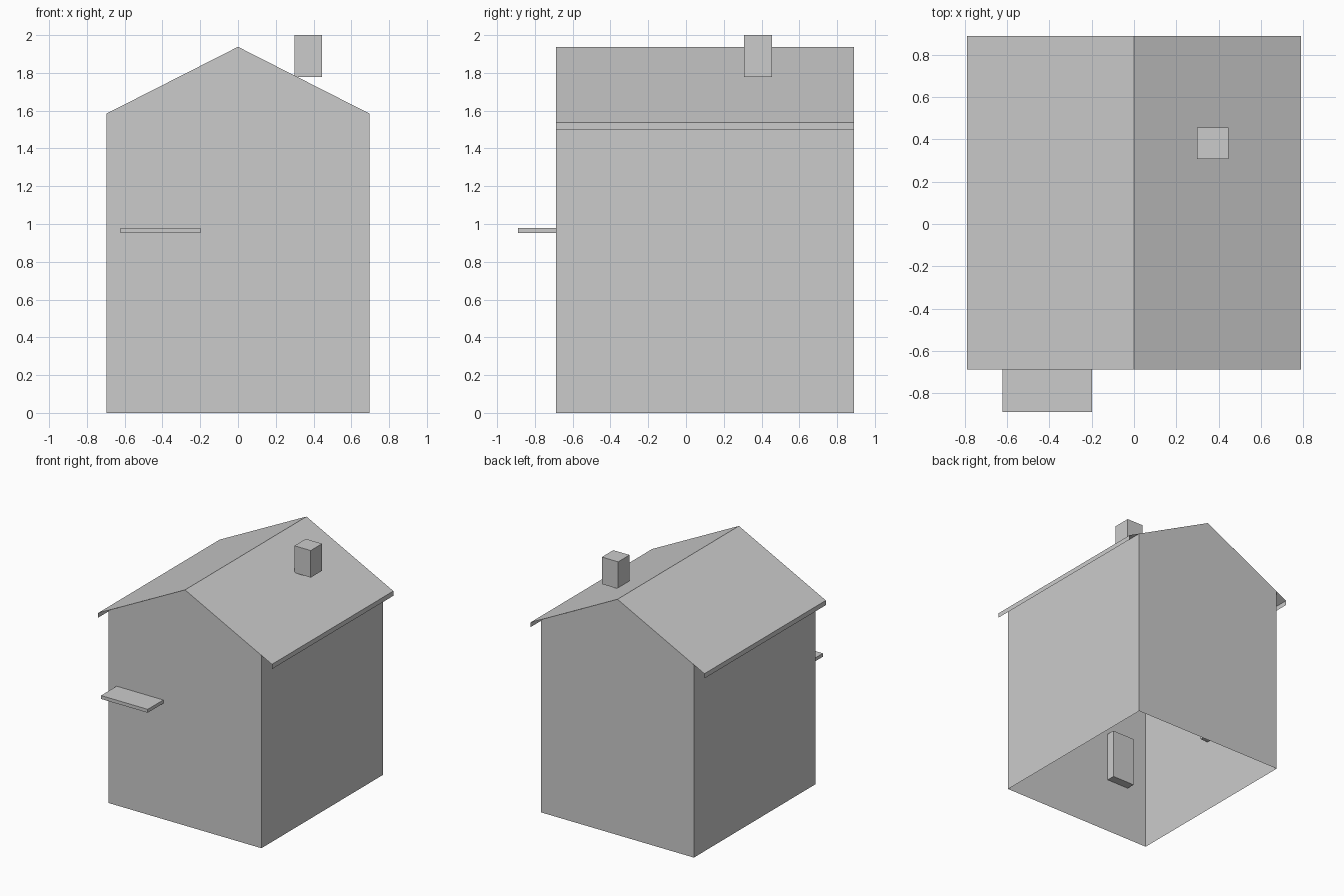
import bpy, bmesh

if "Cube" in bpy.data.objects:
    bpy.data.objects.remove(bpy.data.objects["Cube"])

grey = bpy.data.materials.new("plain_grey")
grey.diffuse_color = (0.6, 0.6, 0.6, 1)
grey.use_nodes = True
grey.node_tree.nodes["Principled BSDF"].inputs["Base Color"].default_value = grey.diffuse_color

HALF_W, Y_FRONT, Y_BACK = 0.695, -0.688, 0.89
EAVE, APEX = 1.585, 1.938


def finish(name, bm):
    me = bpy.data.meshes.new(name)
    bm.to_mesh(me)
    bm.free()
    me.materials.append(grey)
    ob = bpy.data.objects.new(name, me)
    bpy.context.collection.objects.link(ob)
    return ob


def sheet(name, profile, y0, y1, caps=False):
    """Sweep an open x-z profile along y, optionally closing both ends."""
    bm = bmesh.new()
    front = [bm.verts.new((x, y0, z)) for x, z in profile]
    back = [bm.verts.new((x, y1, z)) for x, z in profile]
    for i in range(len(profile) - 1):
        if caps and 0 < i < len(profile) - 2:
            continue  # the roof covers the slopes
        bm.faces.new((front[i], back[i], back[i + 1], front[i + 1]))
    if caps:
        bm.faces.new(front)
        bm.faces.new(back[::-1])
    return finish(name, bm)


def box(name, x, y, z):
    bm = bmesh.new()
    bmesh.ops.create_cube(bm, size=1)
    for v in bm.verts:
        v.co = [r[0] if c < 0 else r[1] for c, r in zip(v.co, (x, y, z))]
    return finish(name, bm)


# Walls: thin gabled shell, open underneath
sheet("walls", [(-HALF_W, 0), (-HALF_W, EAVE), (0, APEX), (HALF_W, EAVE), (HALF_W, 0)],
      Y_FRONT, Y_BACK, caps=True)

# Roof: thin sheet with a hanging lip on each eave
sheet("roof", [(-0.79, 1.498), (-0.79, 1.537), (0, APEX), (0.79, 1.537), (0.79, 1.498)],
      Y_FRONT, Y_BACK)

# Chimney and the front awning
box("chimney", (0.298, 0.446), (0.308, 0.456), (1.778, 2.0))
box("awning", (-0.622, -0.198), (-0.89, Y_FRONT), (0.952, 0.98))

# Window boxes on the inside of the front and left walls
box("front_window_box", (-0.513, -0.309), (-0.686, -0.616), (0.454, 0.862))
box("side_window_box", (-0.693, -0.623), (0.06, 0.26), (0.604, 1.012))
